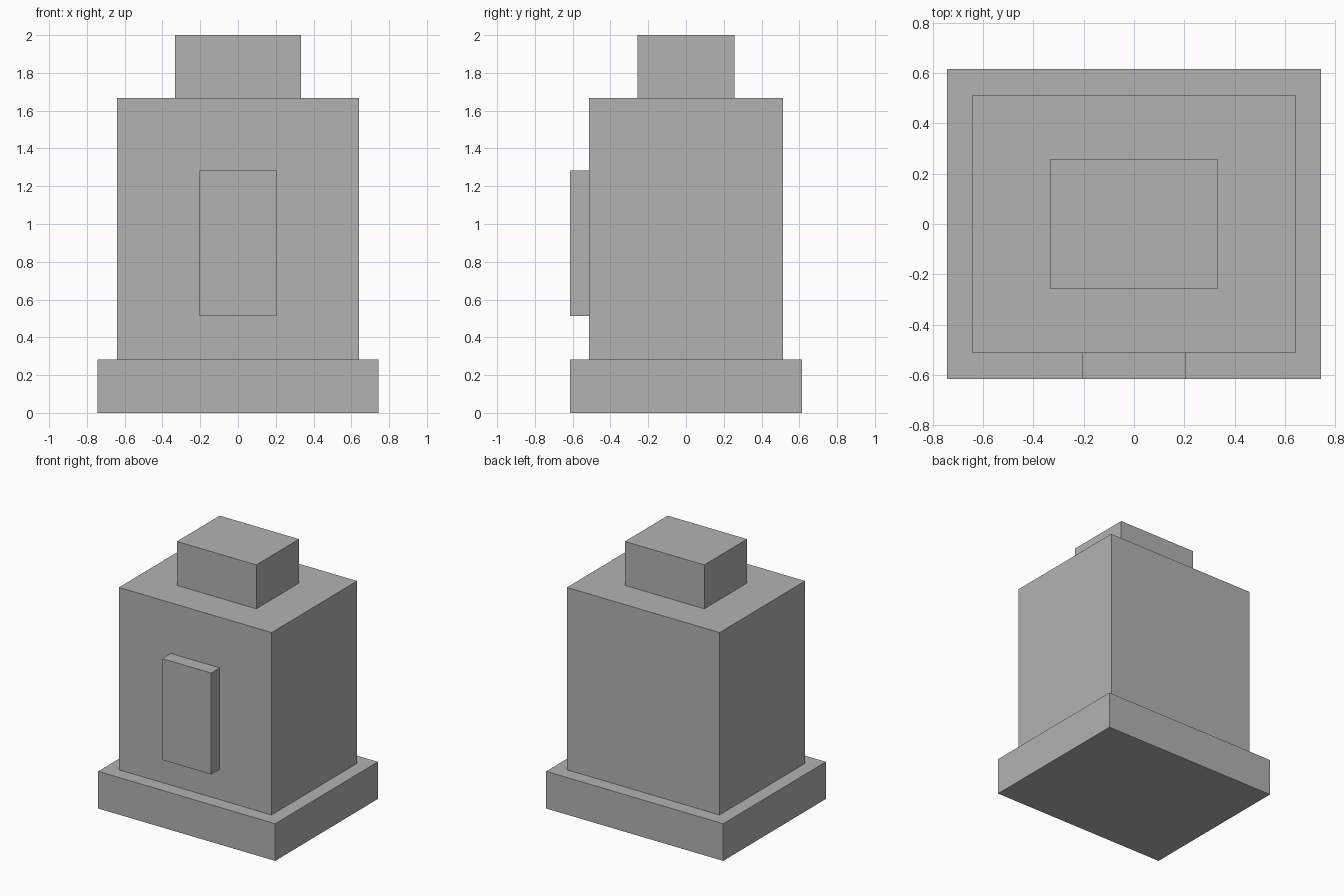
import bpy

default = bpy.data.objects.get("Cube")
if default:
    bpy.data.objects.remove(default, do_unlink=True)

U = 2 / 78  # one design unit; the whole model is 78 units tall

# Single grey finish
grey = bpy.data.materials.new("plain grey")
grey.use_nodes = True
colour = (0.45, 0.45, 0.45, 1)
grey.diffuse_color = colour
grey.node_tree.nodes["Principled BSDF"].inputs["Base Color"].default_value = colour


def block(name, width, depth, bottom, top, y=0):
    """Box centred on x, sized in design units."""
    bpy.ops.mesh.primitive_cube_add(size=1, location=(0, y * U, (bottom + top) / 2 * U))
    part = bpy.context.object
    part.name = part.data.name = name
    part.scale = (width * U, depth * U, (top - bottom) * U)
    bpy.ops.object.transform_apply(location=False, rotation=False, scale=True)
    part.data.materials.append(grey)
    return part


# Stacked body
block("base_plinth", 58, 48, 0, 11)
block("main_body", 50, 40, 11, 65)
block("top_cap", 26, 20, 65, 78)

# Raised panel on the front face
block("front_panel", 16, 4, 20, 50, y=-22)
